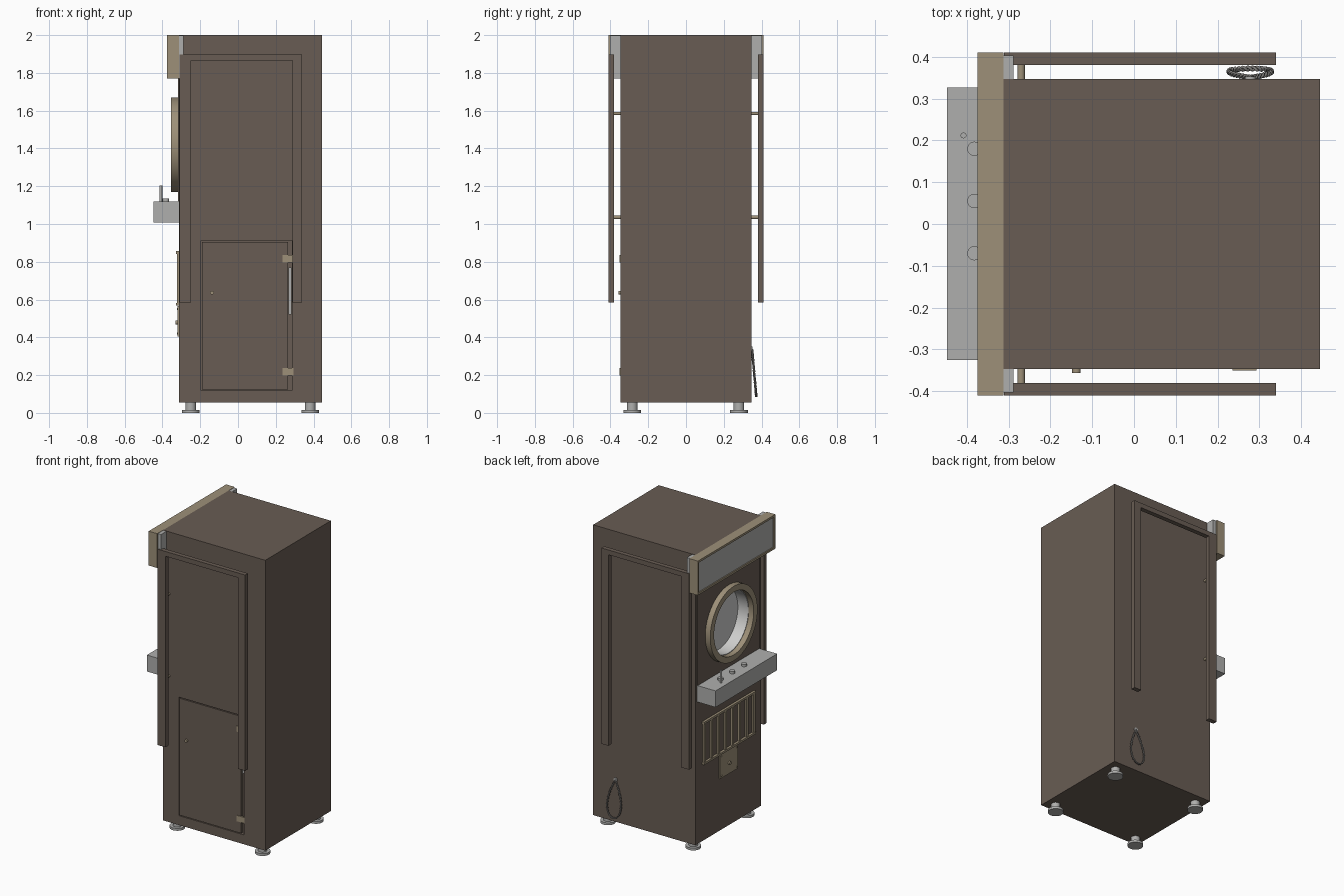
import bpy, bmesh, math
from mathutils import Vector, Matrix

old = bpy.data.objects.get("Cube")
if old:
    bpy.data.objects.remove(old, do_unlink=True)


def material(name, rgb):
    m = bpy.data.materials.new(name)
    m.use_nodes = True
    m.diffuse_color = (*rgb, 1)
    m.node_tree.nodes["Principled BSDF"].inputs["Base Color"].default_value = (*rgb, 1)
    return m


BROWN = material("brown laminate", (0.14, 0.108, 0.087))
TAN = material("tan metal", (0.34, 0.28, 0.19))
GREY = material("grey metal", (0.43, 0.43, 0.42))
PALE = material("pale grey lining", (0.62, 0.62, 0.61))
WIRE = material("dark steel cable", (0.22, 0.21, 0.2))


def finish(name, bm, mats, smooth=False):
    bmesh.ops.recalc_face_normals(bm, faces=bm.faces)
    me = bpy.data.meshes.new(name)
    bm.to_mesh(me)
    bm.free()
    ob = bpy.data.objects.new(name, me)
    bpy.context.collection.objects.link(ob)
    for m in mats:
        me.materials.append(m)
    if smooth:
        bpy.ops.object.select_all(action='DESELECT')
        ob.select_set(True)
        bpy.context.view_layer.objects.active = ob
        bpy.ops.object.shade_smooth_by_angle(angle=math.radians(35))
    return ob


def box_mesh(x, y, z):
    bm = bmesh.new()
    size = Matrix.Diagonal((x[1] - x[0], y[1] - y[0], z[1] - z[0], 1))
    mid = Matrix.Translation((sum(x) / 2, sum(y) / 2, sum(z) / 2))
    bmesh.ops.create_cube(bm, size=1, matrix=mid @ size)
    return bm


def box(name, x, y, z, mat):
    return finish(name, box_mesh(x, y, z), [mat])


def rod(name, a, b, r, mat, sides=24):
    a, b = Vector(a), Vector(b)
    turn = (b - a).to_track_quat('Z', 'Y').to_matrix().to_4x4()
    bm = bmesh.new()
    bmesh.ops.create_cone(bm, cap_ends=True, segments=sides, radius1=r, radius2=r,
                          depth=(b - a).length, matrix=Matrix.Translation((a + b) / 2) @ turn)
    return finish(name, bm, [mat], True)


def lathe_x(name, profile, z, mat):
    """Spin a closed (x, radius) profile around an axis along x."""
    bm = bmesh.new()
    vs = [bm.verts.new((x, 0, z + r)) for x, r in profile]
    es = [bm.edges.new((vs[i - 1], vs[i])) for i in range(len(vs))]
    bmesh.ops.spin(bm, geom=vs + es, cent=(0, 0, z), axis=(1, 0, 0),
                   angle=math.tau, steps=64)
    bmesh.ops.remove_doubles(bm, verts=bm.verts, dist=1e-5)
    bmesh.ops.dissolve_degenerate(bm, edges=bm.edges, dist=1e-6)
    return finish(name, bm, [mat], True)


def cut(ob, cutter):
    mod = ob.modifiers.new("cut", 'BOOLEAN')
    mod.operation, mod.solver, mod.object = 'DIFFERENCE', 'EXACT', cutter
    bpy.context.view_layer.objects.active = ob
    bpy.ops.object.modifier_apply(modifier=mod.name)


# Cabinet with window hole and door recess, plus the thin front plate
FACE, SIDE, WZ = -0.312, 0.347, 1.42
cabinet = box("cabinet", (FACE, 0.445), (-SIDE, SIDE), (0.055, 2), BROWN)
plate = box("front_plate", (FACE - 0.006, FACE), (-0.33, 0.33), (1.12, 1.82), BROWN)
hole = rod("window_cutter", (-0.5, 0, WZ), (-0.22, 0, WZ), 0.212, BROWN, 64)
recess = box("door_cutter", (-0.195, 0.287), (-0.5, -0.325), (0.118, 0.912), BROWN)
cut(cabinet, hole)
cut(plate, hole)
cut(cabinet, recess)
for helper in (hole, recess):
    bpy.data.objects.remove(helper, do_unlink=True)

# Round window
lathe_x("window_ring", [(-0.355, 0.21), (-0.355, 0.25), (-0.311, 0.25), (-0.311, 0.21)], WZ, TAN)
lathe_x("window_lining", [(-0.24, 0), (-0.24, 0.206), (-0.318, 0.206), (-0.318, 0.212),
                          (-0.23, 0.212), (-0.23, 0)], WZ, PALE)

# Top sign: frame with a sunken grey panel
bm = box_mesh((-0.375, FACE), (-0.41, 0.41), (1.77, 2))
bm.normal_update()
front = [f for f in bm.faces if f.normal.x < -0.9]
bmesh.ops.inset_region(bm, faces=front, thickness=0.02, depth=0)
bmesh.ops.translate(bm, verts=front[0].verts, vec=(0, 0, 0))
wall = bmesh.ops.extrude_face_region(bm, geom=front)["geom"]
bmesh.ops.delete(bm, geom=front, context='FACES')
bmesh.ops.translate(bm, verts=[v for v in wall if isinstance(v, bmesh.types.BMVert)],
                    vec=(0.008, 0, 0))
for f in wall:
    if isinstance(f, bmesh.types.BMFace):
        f.material_index = 1
finish("sign_box", bm, [TAN, GREY])

# Sign brackets, side rails and their spacers
for s, side in ((-1, "right"), (1, "left")):
    def span(a, b):
        return tuple(sorted((s * a, s * b)))
    box(side + "_sign_bracket", (FACE, -0.288), span(SIDE, 0.403), (1.77, 1.998), GREY)
    bm = bmesh.new()
    outline = [(-0.311, 0.585), (-0.311, 1.897), (0.34, 1.897), (0.34, 0.585),
               (0.288, 0.585), (0.288, 1.865), (-0.25, 1.865), (-0.25, 0.585)]
    f = bm.faces.new([bm.verts.new((x, s * 0.38, z)) for x, z in outline])
    ext = bmesh.ops.extrude_face_region(bm, geom=[f])["geom"]
    bmesh.ops.translate(bm, verts=[v for v in ext if isinstance(v, bmesh.types.BMVert)],
                        vec=(0, s * 0.03, 0))
    finish(side + "_rail", bm, [BROWN])
    for n, z in enumerate((1.035, 1.585)):
        rod(f"{side}_rail_spacer_{n}", (-0.27, s * 0.34, z), (-0.27, s * 0.382, z), 0.009, TAN)

# Control shelf, buttons and stick
box("control_shelf", (-0.448, FACE), (-0.325, 0.327), (1.008, 1.118), GREY)
for n, y in enumerate((0.18, 0.055, -0.07)):
    rod(f"button_{n}", (-0.382, y, 1.11), (-0.382, y, 1.134), 0.017, GREY)
rod("control_stick", (-0.408, 0.212, 1.11), (-0.408, 0.212, 1.203), 0.007, GREY)

# Front grille
for n, z in enumerate((0.576, 0.849)):
    box(f"grille_rail_{n}", (-0.328, FACE), (-0.275, 0.275), (z - 0.007, z + 0.007), TAN)
for n in range(8):
    y = -0.262 + n * 0.075
    box(f"grille_bar_{n}", (-0.324, FACE), (y - 0.01, y + 0.01), (0.576, 0.849), TAN)

# Coin plate
box("coin_plate", (-0.32, FACE), (-0.095, 0.095), (0.405, 0.565), TAN)
rod("coin_lock", (-0.319, 0, 0.478), (-0.33, 0, 0.478), 0.011, TAN)
for y in (-0.08, 0.08):
    for z in (0.42, 0.55):
        rod("coin_plate_screw", (-0.319, y, z), (-0.324, y, z), 0.005, TAN, 12)

# Service door
box("service_door", (-0.19, 0.265), (-0.347, -0.325), (0.123, 0.906), BROWN)
box("door_gap_strip", (0.268, 0.284), (-0.333, -0.325), (0.52, 0.77), GREY)
for n, z in enumerate((0.817, 0.217)):
    box(f"door_hinge_{n}", (0.236, 0.293), (-0.351, -0.34), (z - 0.02, z + 0.02), TAN)
rod("door_knob", (-0.138, -0.345, 0.636), (-0.138, -0.357, 0.636), 0.01, TAN)

# Feet
for x in (-0.25, 0.382):
    for y in (-0.285, 0.28):
        rod("foot_pad", (x, y, 0), (x, y, 0.016), 0.047, GREY, 32)
        rod("foot_stem", (x, y, 0.016), (x, y, 0.056), 0.028, GREY)

# Twisted cable loop hanging from a stud
rod("cable_stud", (0.278, 0.343, 0.338), (0.278, 0.353, 0.338), 0.013, GREY)
curve = bpy.data.curves.new("cable_loop", 'CURVE')
curve.dimensions, curve.bevel_depth, curve.bevel_resolution = '3D', 0.0035, 1
curve.materials.append(WIRE)
for strand in (0, math.pi):
    count = 160
    sp = curve.splines.new('POLY')
    sp.points.add(count - 1)
    sp.use_cyclic_u = True
    for i, p in enumerate(sp.points):
        t = math.tau * i / count
        twist = 18 * t + strand
        drop = (1 - math.cos(t)) / 2
        wide = 0.066 * math.sin(t) * math.sin(t / 2) ** 1 if t < math.pi else \
            0.066 * math.sin(t) * math.sin(t / 2)
        k = 1 + 0.06 * math.cos(twist)
        p.co = (0.278 + wide * k, 0.35 + 0.022 * drop + 0.004 * math.sin(twist),
                0.334 - 0.245 * drop + 0.003 * math.cos(twist), 1)
bpy.context.collection.objects.link(bpy.data.objects.new("cable_loop", curve))
